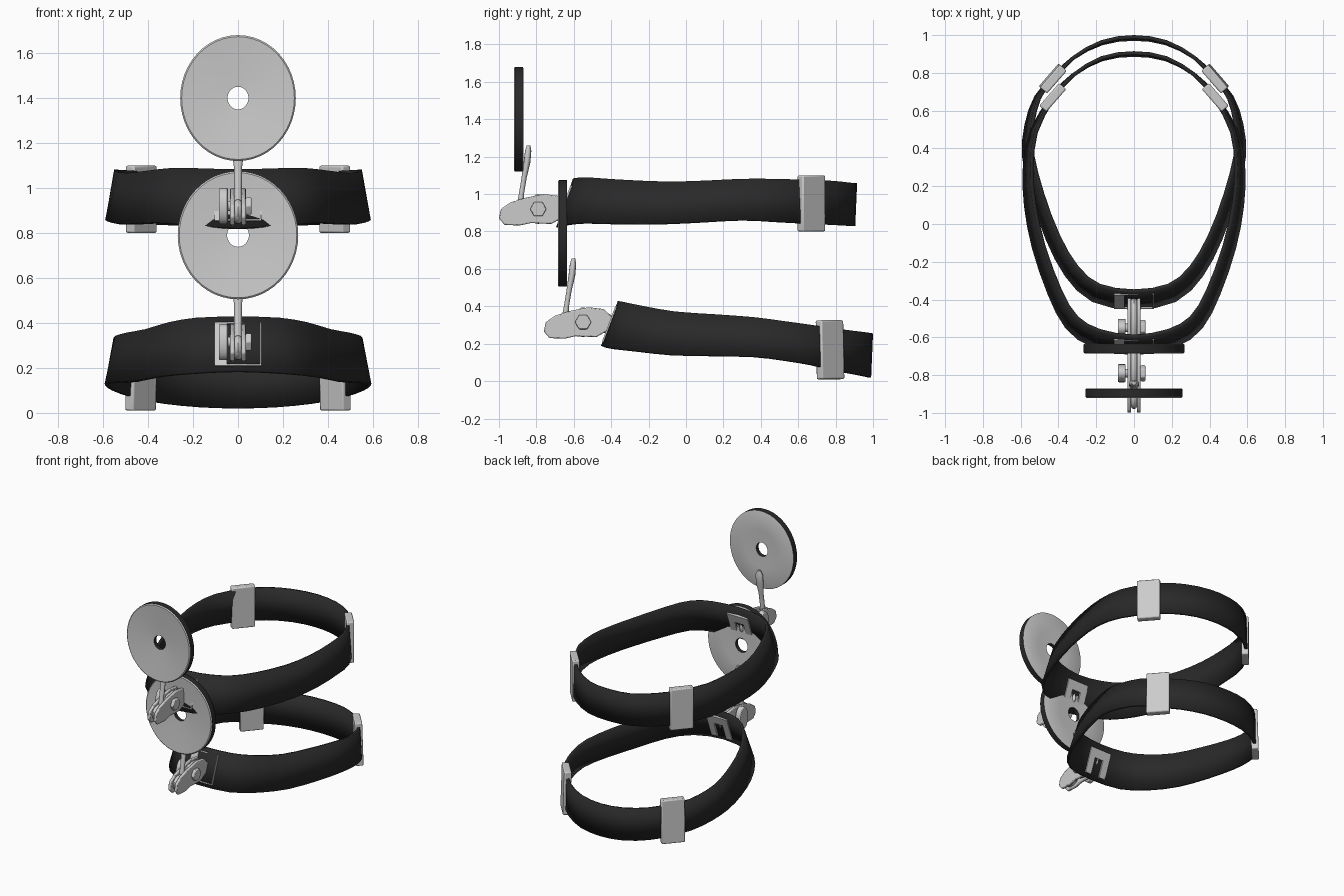
import bpy, bmesh, math
from mathutils import Vector, Matrix

cube = bpy.data.objects.get("Cube")
if cube:
    bpy.data.objects.remove(cube, do_unlink=True)


def material(name, value):
    m = bpy.data.materials.new(name)
    m.use_nodes = True
    colour = (value, value, value, 1)
    m.diffuse_color = colour
    bsdf = next(n for n in m.node_tree.nodes if n.type == 'BSDF_PRINCIPLED')
    bsdf.inputs["Base Color"].default_value = colour
    return m


BLACK = material("black strap", 0.022)
METAL = material("pale metal", 0.6)


def finish(bm, name, mats, bevel=0, angle=40):
    bmesh.ops.recalc_face_normals(bm, faces=bm.faces)
    mesh = bpy.data.meshes.new(name)
    bm.to_mesh(mesh)
    bm.free()
    ob = bpy.data.objects.new(name, mesh)
    bpy.context.collection.objects.link(ob)
    for m in mats:
        mesh.materials.append(m)
    bpy.ops.object.select_all(action='DESELECT')
    ob.select_set(True)
    bpy.context.view_layer.objects.active = ob
    bpy.ops.object.shade_smooth_by_angle(angle=math.radians(angle))
    if bevel:
        mod = ob.modifiers.new("bevel", 'BEVEL')
        mod.width, mod.segments = bevel, 2
    return ob


def loft(bm, rings, cap=False):
    """Skin closed rings of points in order."""
    rows = [[bm.verts.new(p) for p in ring] for ring in rings]
    for a, b in zip(rows, rows[1:]):
        for i in range(len(a)):
            j = (i + 1) % len(a)
            bm.faces.new((a[i], a[j], b[j], b[i]))
    if cap:
        bm.faces.new(rows[0])
        bm.faces.new(rows[-1])


def box(bm, x0, x1, y0, y1, z0, z1, matrix=Matrix()):
    size = Matrix.Diagonal((x1 - x0, y1 - y0, z1 - z0, 1))
    mid = Matrix.Translation(((x0 + x1) / 2, (y0 + y1) / 2, (z0 + z1) / 2))
    bmesh.ops.create_cube(bm, size=1, matrix=matrix @ mid @ size)


def catmull(pts, steps):
    """Closed smooth curve through the points."""
    out, n = [], len(pts)
    for i in range(n):
        a, b, c, d = (pts[(i + k) % n] for k in (-1, 0, 1, 2))
        for s in range(steps):
            t = s / steps
            out.append(b + (c - a) * t / 2 + (2 * a - 5 * b + 4 * c - d) * t**2 / 2
                       + (3 * b - a - 3 * c + d) * t**3 / 2)
    return out


def strap(name, half):
    """Headband; rows run front to back as x, y, top z, bottom z."""
    half = [Vector(r) for r in half]
    other = [Vector((-p[0], p[1], p[2], p[3])) for p in half[-2:0:-1]]
    loop = catmull(half + other, 2)
    top, bottom = [], []
    for i, p in enumerate(loop):
        t = loop[(i + 1) % len(loop)] - loop[i - 1]
        out = Vector((t[1], -t[0])).normalized()
        flare = out * (0.02 - 0.025 * out.y)
        top.append((p[0] - flare.x, p[1] - flare.y, p[2]))
        bottom.append((p[0] + flare.x, p[1] + flare.y, p[3]))
    bm = bmesh.new()
    loft(bm, [bottom, top])
    ob = finish(bm, name, [BLACK])
    mod = ob.modifiers.new("thickness", 'SOLIDIFY')
    mod.thickness, mod.offset = 0.02, 0


def buckles(name, y, z0, z1, lean):
    for side, s in (("left", 1), ("right", -1)):
        bm = bmesh.new()
        place = (Matrix.Translation((s * 0.43, y, (z0 + z1) / 2))
                 @ Matrix.Rotation(-s * math.radians(49), 4, 'Z')
                 @ Matrix.Rotation(lean, 4, 'X'))
        h = (z1 - z0) / 2
        box(bm, -0.08, 0.08, -0.025, 0.025, -h, h, place)
        finish(bm, f"{name}_buckle_{side}", [METAL], 0.008)


def mirror_disc(name, y, z, rx, rz):
    """Pierced disc turned from a radius and depth profile."""
    profile = [(0.18, 0.02), (0.18, -0.008), (0.55, -0.014), (0.93, -0.024),
               (0.975, -0.025), (1, -0.019), (1, 0.022), (0.975, 0.025),
               (0.5, 0.022), (0.18, 0.02)]
    bm = bmesh.new()
    n = 48
    loft(bm, [[(rx * r * math.cos(k * math.tau / n), y + d,
                z + rz * r * math.sin(k * math.tau / n)) for k in range(n)]
              for r, d in profile])
    bmesh.ops.remove_doubles(bm, verts=bm.verts, dist=0.0001)
    # outer rim and bore are black
    for f in bm.faces:
        f.normal_update()
        f.material_index = 1 if abs(f.normal.y) < 0.5 else 0
    finish(bm, name, [METAL, BLACK])


def bracket(name, y, z):
    """Hinge and arm, placed about the hinge bolt."""
    # two shaped cheek plates
    outline = [(-0.21, -0.05), (-0.2, 0.0), (-0.15, 0.035), (-0.07, 0.06),
               (0.03, 0.08), (0.11, 0.07), (0.16, 0.02), (0.14, -0.04),
               (0.07, -0.08), (-0.04, -0.075), (-0.1, -0.088), (-0.18, -0.085)]
    for side, s in (("left", 1), ("right", -1)):
        bm = bmesh.new()
        loft(bm, [[(s * x, y + a, z + b) for a, b in outline]
                  for x in (0.015, 0.035)], True)
        finish(bm, f"{name}_cheek_{side}", [METAL], 0.006)

    # rounded knuckles between the plates
    bm = bmesh.new()
    for dy, dz, ry, rz in ((0.04, 0, 0.13, 0.07), (-0.12, -0.025, 0.07, 0.055)):
        bmesh.ops.create_uvsphere(
            bm, u_segments=16, v_segments=10, radius=1,
            matrix=Matrix.Translation((0, y + dy, z + dz))
            @ Matrix.Diagonal((0.03, ry, rz, 1)))
    finish(bm, name + "_knuckle", [METAL])

    # bolt, oval wing and hexagonal nut across the hinge
    def across(part, x0, x1, ry, rz, n):
        ring = [(ry * math.cos(k * math.tau / n), rz * math.sin(k * math.tau / n))
                for k in range(n)]
        bm = bmesh.new()
        loft(bm, [[(x, y + a, z + b) for a, b in ring] for x in (x0, x1)], True)
        finish(bm, f"{name}_{part}", [METAL], 0.005)
    across("bolt", -0.07, 0.055, 0.022, 0.022, 16)
    across("wing", -0.085, -0.045, 0.048, 0.08, 20)
    across("nut", 0.035, 0.06, 0.044, 0.044, 6)

    # arm swelling into a paddle behind the disc
    sections = [(-0.1, -0.03, 0.02, 0.025), (-0.09, 0.08, 0.017, 0.014),
                (-0.075, 0.17, 0.018, 0.014), (-0.06, 0.25, 0.028, 0.018),
                (-0.054, 0.31, 0.027, 0.017), (-0.052, 0.34, 0.012, 0.01)]
    bm = bmesh.new()
    loft(bm, [[(rx * math.cos(k * math.tau / 12), y + a + ry * math.sin(k * math.tau / 12), z + b)
               for k in range(12)] for a, b, rx, ry in sections], True)
    finish(bm, name + "_arm", [METAL], angle=60)


def mount_plate(name, y, z):
    """Forked plate inside the strap with a thin frame outside."""
    place = Matrix.Translation((0, y, z)) @ Matrix.Rotation(-0.36, 4, 'X')
    bm = bmesh.new()
    box(bm, -0.085, 0.085, 0, 0.024, 0.02, 0.085, place)
    for s in (-1, 1):
        box(bm, s * 0.06 - 0.025, s * 0.06 + 0.025, 0, 0.024, -0.1, 0.02, place)
    finish(bm, name + "_fork", [METAL])
    bm = bmesh.new()
    for x0, x1, z0, z1 in ((-0.105, -0.05, -0.1, 0.1), (0.098, 0.105, -0.1, 0.1),
                           (-0.105, 0.105, -0.105, -0.098), (-0.105, 0.02, 0.094, 0.1)):
        box(bm, x0, x1, -0.013, -0.004, z0, z1, place)
    finish(bm, name + "_frame", [METAL])


# upper headset
strap("upper_strap", [
    (0, -0.64, 1.08, 0.82), (0.2, -0.605, 1.085, 0.835), (0.33, -0.52, 1.085, 0.845),
    (0.42, -0.36, 1.075, 0.84), (0.505, -0.12, 1.065, 0.84), (0.55, 0.1, 1.07, 0.85),
    (0.56, 0.3, 1.08, 0.86), (0.53, 0.49, 1.08, 0.85), (0.43, 0.67, 1.075, 0.84),
    (0.32, 0.79, 1.07, 0.835), (0.17, 0.875, 1.06, 0.83), (0, 0.9, 1.06, 0.83)])
buckles("upper", 0.67, 0.8, 1.1, 0)
mirror_disc("upper_disc", -0.895, 1.4, 0.257, 0.28)
bracket("upper_hinge", -0.79, 0.92)
mount_plate("upper_mount", -0.64, 0.95)

# lower headset
strap("lower_strap", [
    (0, -0.4, 0.425, 0.185), (0.2, -0.365, 0.42, 0.175), (0.33, -0.25, 0.4, 0.16),
    (0.43, -0.07, 0.37, 0.14), (0.51, 0.15, 0.355, 0.135), (0.56, 0.36, 0.34, 0.13),
    (0.555, 0.52, 0.32, 0.11), (0.51, 0.67, 0.3, 0.085), (0.43, 0.77, 0.285, 0.06),
    (0.32, 0.88, 0.27, 0.04), (0.17, 0.96, 0.26, 0.025), (0, 0.985, 0.255, 0.02)])
buckles("lower", 0.77, 0.01, 0.325, 0.03)
mirror_disc("lower_disc", -0.66, 0.79, 0.268, 0.285)
bracket("lower_hinge", -0.55, 0.315)
mount_plate("lower_mount", -0.4, 0.305)
